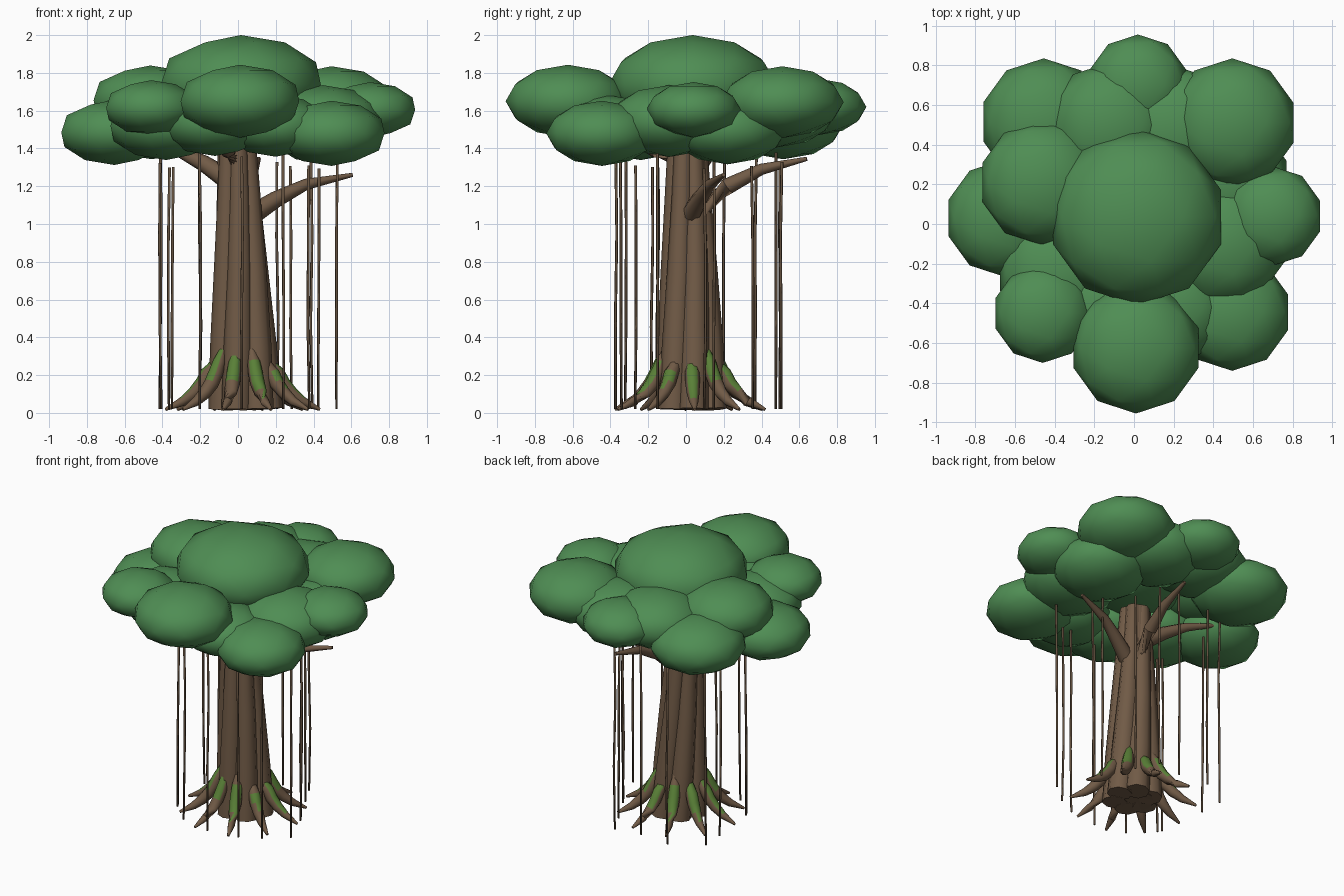
import bpy, bmesh, math, random
from mathutils import Vector, Matrix

if "Cube" in bpy.data.objects:
    bpy.data.objects.remove(bpy.data.objects["Cube"])

random.seed(4)


def material(name, rgb):
    m = bpy.data.materials.new(name)
    m.diffuse_color = (*rgb, 1)
    m.use_nodes = True
    m.node_tree.nodes["Principled BSDF"].inputs["Base Color"].default_value = m.diffuse_color
    return m


LEAF = material("leaf_green", (0.078, 0.268, 0.088))
BARK = material("bark_brown", (0.165, 0.104, 0.062))
MOSS = material("moss_green", (0.10, 0.215, 0.038))
VINE = material("vine_brown", (0.12, 0.078, 0.047))


def finish(bm, name, mats, angle=None):
    bmesh.ops.recalc_face_normals(bm, faces=bm.faces)
    me = bpy.data.meshes.new(name)
    bm.to_mesh(me)
    bm.free()
    for m in mats:
        me.materials.append(m)
    ob = bpy.data.objects.new(name, me)
    bpy.context.collection.objects.link(ob)
    for p in me.polygons:
        p.use_smooth = True
    if angle:
        bpy.ops.object.select_all(action='DESELECT')
        ob.select_set(True)
        bpy.context.view_layer.objects.active = ob
        bpy.ops.object.shade_smooth_by_angle(angle=math.radians(angle))
    return ob


def tube(bm, pts, radii, sides=8):
    """Capped tapered tube through pts."""
    pts = [Vector(p) for p in pts]
    rings = []
    for i, (p, r) in enumerate(zip(pts, radii)):
        t = (pts[min(i + 1, len(pts) - 1)] - pts[max(i - 1, 0)]).normalized()
        ref = Vector((0, 1, 0)) if abs(t.y) < 0.8 else Vector((1, 0, 0))
        u = t.cross(ref).normalized()
        v = t.cross(u)
        rings.append([bm.verts.new(p + r * (math.cos(a) * u + math.sin(a) * v))
                      for a in (2 * math.pi * k / sides for k in range(sides))])
    for a, b in zip(rings, rings[1:]):
        for k in range(sides):
            j = (k + 1) % sides
            bm.faces.new((a[k], a[j], b[j], b[k]))
    bm.faces.new(rings[0])
    bm.faces.new(rings[-1])


# Canopy: flattened leaf clumps (x, y, z, radius)
clumps = [
    (0.015, 0.035, 1.74, 0.445), (0.01, -0.625, 1.65, 0.33),
    (-0.46, -0.45, 1.615, 0.25), (0.495, -0.445, 1.48, 0.295),
    (0.70, 0.04, 1.605, 0.25), (0.45, -0.09, 1.545, 0.325),
    (0.47, 0.22, 1.50, 0.315), (0.495, 0.51, 1.645, 0.325),
    (0.02, 0.70, 1.62, 0.255), (-0.455, 0.515, 1.53, 0.32),
    (-0.465, 0.21, 1.655, 0.315), (-0.655, 0.03, 1.485, 0.295),
    (-0.12, 0.50, 1.62, 0.315), (0.21, 0.48, 1.59, 0.315),
    (-0.38, -0.24, 1.52, 0.31), (-0.12, -0.42, 1.53, 0.29),
    (0.20, -0.42, 1.52, 0.28),
]
for i, (x, y, z, r) in enumerate(clumps):
    bm = bmesh.new()
    mat = Matrix.Translation((x, y, z)) @ Matrix.Diagonal((r, r, r * 0.585, 1))
    bmesh.ops.create_icosphere(bm, subdivisions=2, radius=1, matrix=mat)
    finish(bm, f"leaf_clump_{i + 1}", [LEAF])

# Trunk: core wrapped by twisted strands
bm = bmesh.new()
heights = [0.02, 0.35, 0.75, 1.15, 1.45]
tube(bm, [(0.03 * (1 - z / 1.5), 0.02, z) for z in heights],
     [0.14, 0.13, 0.115, 0.095, 0.08], 10)
for k in range(6):
    path = []
    for z in heights:
        t = z / 1.45
        a = 2 * math.pi * k / 6 + 0.1 + 0.6 * t
        d = 0.118 * (1 - t) + 0.055 * t
        path.append((0.04 * (1 - t) - 0.006 * t + d * math.cos(a),
                     0.022 * (1 - t) + 0.006 + d * math.sin(a), z))
    tube(bm, path, [0.08, 0.077, 0.066, 0.055, 0.048], 8)
finish(bm, "trunk", [BARK], 50)

# Branches: start to tip
branches = [
    ((0.06, 0.02, 1.04), (0.20, 0.07, 1.13), (0.36, 0.13, 1.21), (0.605, 0.20, 1.26)),
    ((0.03, 0.06, 1.05), (0.05, 0.22, 1.20), (0.08, 0.40, 1.29), (0.11, 0.64, 1.345)),
    ((-0.06, 0.03, 1.24), (-0.18, 0.08, 1.32), (-0.32, 0.14, 1.39), (-0.52, 0.23, 1.44)),
    ((0.0, -0.03, 1.31), (-0.05, -0.15, 1.39), (-0.11, -0.29, 1.46), (-0.19, -0.48, 1.52)),
]
for i, path in enumerate(branches):
    bm = bmesh.new()
    tube(bm, path, [0.055, 0.044, 0.03, 0.011], 8)
    finish(bm, f"branch_{i + 1}", [BARK], 50)

# Flared roots with moss on the outer upper faces
for k in range(10):
    a = 2 * math.pi * k / 10 + 0.06
    c, s = math.cos(a), math.sin(a)
    top = 0.33 if k in (1, 3, 6, 7, 8) else 0.29
    prof = [(0.135, top), (0.16, top * 0.82), (0.185, 0.21), (0.215, 0.155),
            (0.26, 0.105), (0.32, 0.06), (0.41, 0.018)]
    bm = bmesh.new()
    tube(bm, [(0.025 + d * c, 0.022 + d * s, z) for d, z in prof],
         [0.02, 0.034, 0.039, 0.039, 0.034, 0.025, 0.008], 8)
    bmesh.ops.recalc_face_normals(bm, faces=bm.faces)
    if k == 9:
        low, high = 0.15, 0.22
    else:
        low, high = (0.16, 0.34) if k in (1, 6, 7) else (0.10, 0.29)
    for f in bm.faces:
        out = f.normal.dot(Vector((c * 0.75, s * 0.75, 0.66)))
        if out > 0.5 and low < f.calc_center_median().z < high:
            f.material_index = 1
    finish(bm, f"root_{k + 1}", [BARK, MOSS], 50)

# Thin hanging aerial vines (x, y)
vines = [
    (-0.345, -0.18), (-0.365, -0.15), (-0.20, -0.32), (0.02, -0.37),
    (0.24, -0.345), (0.375, -0.265), (0.525, -0.15), (0.39, 0.15),
    (0.425, 0.10), (0.28, 0.35), (0.21, 0.505), (-0.20, 0.50),
    (-0.41, 0.37), (-0.41, 0.20), (0.02, 0.48),
]
for i, (x, y) in enumerate(vines):
    bm = bmesh.new()
    top = random.uniform(1.27, 1.40)
    path = [(x + random.uniform(-0.005, 0.005), y + random.uniform(-0.005, 0.005), z)
            for z in (0.02, top * 0.35, top * 0.7, top)]
    tube(bm, path, [0.007, 0.008, 0.008, 0.008], 5)
    finish(bm, f"hanging_vine_{i + 1}", [VINE])
